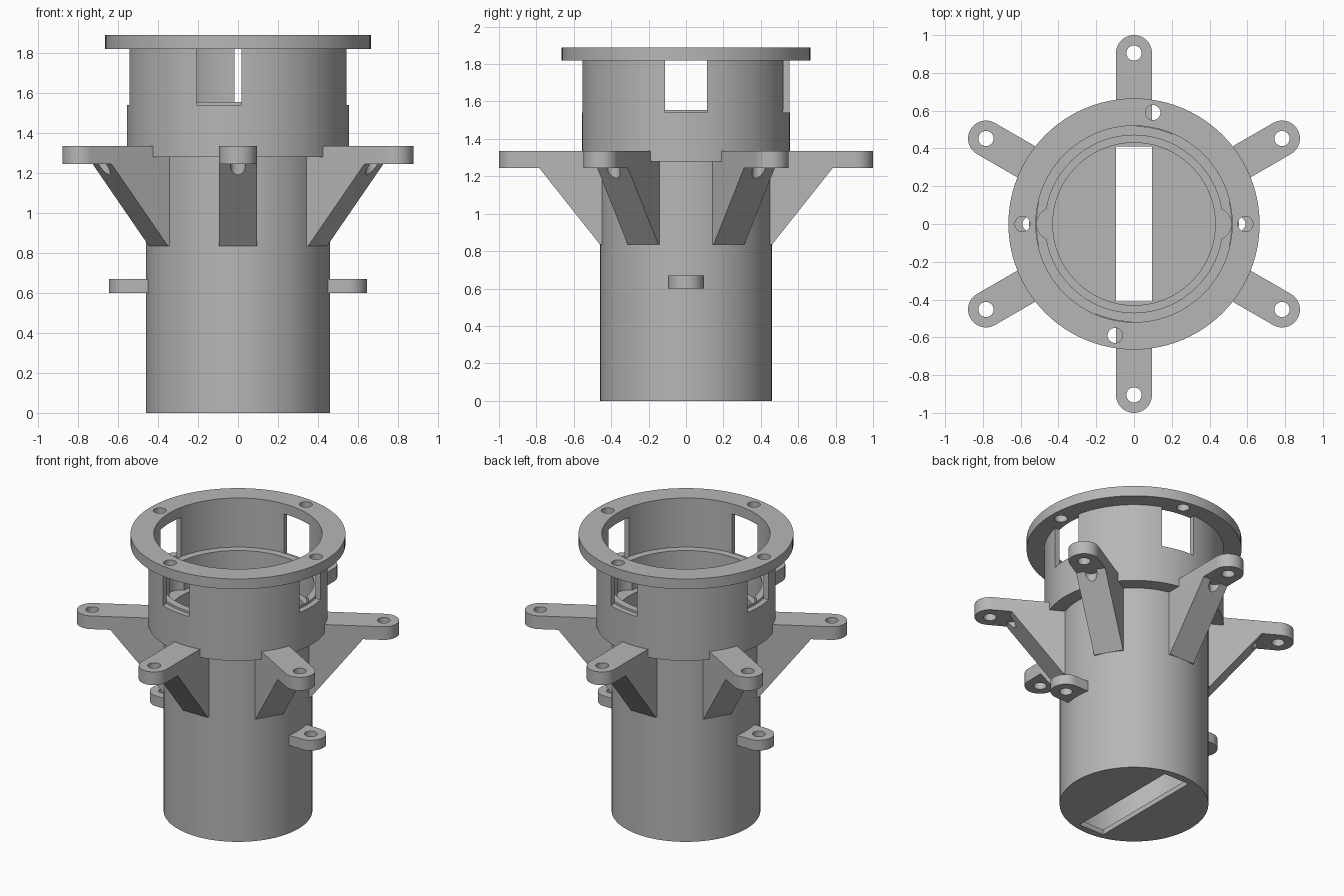
import bpy, bmesh
from math import cos, sin, pi, radians
from mathutils import Matrix

if "Cube" in bpy.data.objects:
    bpy.data.objects.remove(bpy.data.objects["Cube"], do_unlink=True)

GREY = (0.47, 0.47, 0.47, 1)
grey = bpy.data.materials.new("plain grey")
grey.use_nodes = True
grey.diffuse_color = GREY
grey.node_tree.nodes["Principled BSDF"].inputs["Base Color"].default_value = GREY


def finish(name, bm):
    bmesh.ops.recalc_face_normals(bm, faces=bm.faces)
    mesh = bpy.data.meshes.new(name)
    bm.to_mesh(mesh)
    bm.free()
    mesh.materials.append(grey)
    ob = bpy.data.objects.new(name, mesh)
    bpy.context.collection.objects.link(ob)
    return ob


def lathe(name, profile, closed=False, steps=96):
    """Revolve an (r, z) profile about the z axis."""
    bm = bmesh.new()
    verts = [bm.verts.new((r, 0, z)) for r, z in profile]
    edges = [bm.edges.new(p) for p in zip(verts, verts[1:])]
    if closed:
        edges.append(bm.edges.new((verts[-1], verts[0])))
    bmesh.ops.spin(bm, geom=verts + edges, cent=(0, 0, 0), axis=(0, 0, 1),
                   angle=2 * pi, steps=steps, use_duplicate=False)
    bmesh.ops.remove_doubles(bm, verts=bm.verts, dist=1e-4)
    return finish(name, bm)


def prism(name, outline, low, high, angle=0, upright=False):
    """Extrude an outline; upright outlines are (r, z) and extrude sideways."""
    bm = bmesh.new()
    place = (lambda a, b: (a, low, b)) if upright else (lambda a, b: (a, b, low))
    face = bm.faces.new([bm.verts.new(place(a, b)) for a, b in outline])
    new = bmesh.ops.extrude_face_region(bm, geom=[face])["geom"]
    step = (0, high - low, 0) if upright else (0, 0, high - low)
    bmesh.ops.translate(bm, verts=[v for v in new if isinstance(v, bmesh.types.BMVert)], vec=step)
    bm.transform(Matrix.Rotation(radians(angle), 4, 'Z'))
    return finish(name, bm)


def box(x0, x1, y0, y1, low, high, angle=0):
    return prism("cutter", [(x0, y0), (x1, y0), (x1, y1), (x0, y1)], low, high, angle)


def rod(x, y, r, low, high, angle=0, sides=32):
    ring = [(x + r * cos(2 * pi * i / sides), y + r * sin(2 * pi * i / sides)) for i in range(sides)]
    return prism("cutter", ring, low, high, angle)


def combine(target, tool, operation='DIFFERENCE'):
    mod = target.modifiers.new("cut", 'BOOLEAN')
    mod.operation, mod.solver, mod.object = operation, 'EXACT', tool
    bpy.context.view_layer.objects.active = target
    bpy.ops.object.modifier_apply(modifier=mod.name)
    bpy.data.objects.remove(tool, do_unlink=True)


def lug(name, start, centre, half, low, high, angle):
    """Flat bar with a rounded end and a screw hole."""
    arc = [(centre + half * cos(t), half * sin(t)) for t in (pi * (i / 24 - 0.5) for i in range(25))]
    ob = prism(name, [(start, -half)] + arc + [(start, half)], low, high, angle)
    combine(ob, rod(centre, 0, 0.04, low - 0.1, high + 0.1, angle))
    return ob


# Hollow housing: floor, tube, wider collar and top flange
housing = lathe("housing", [
    (0, 0), (0.46, 0), (0.46, 1.28), (0.555, 1.28), (0.555, 1.82), (0.665, 1.82),
    (0.665, 1.89), (0.52, 1.89), (0.52, 1.555), (0.47, 1.555), (0.47, 1.35),
    (0.43, 1.35), (0.43, 0.035), (0, 0.035)])

# Slot in the floor
combine(housing, box(-0.095, 0.095, -0.41, 0.41, -0.1, 0.1))

# Collar windows, flange holes and inner notches; front and back windows are offset
for angle, shift in ((0, 0), (90, -0.095), (180, 0), (270, -0.095)):
    window = lathe("cutter", [(0.518, 1.54), (0.6, 1.54), (0.6, 1.821), (0.518, 1.821)], True)
    combine(window, box(0.3, 0.7, shift - 0.112, shift + 0.112, 1.4, 1.9, angle), 'INTERSECT')
    combine(housing, window)
    hole_shift = -0.1 if shift else 0
    combine(housing, rod(0.59, hole_shift, 0.04, 1.7, 2, angle))
    if not shift:
        combine(housing, rod(0.43, 0, 0.085, 1.35, 1.7, angle))

# Six mounting arms with sloping gussets
for i in range(6):
    angle = 30 + 60 * i
    lug(f"mounting_arm_{i + 1}", 0.445, 0.905, 0.095, 1.245, 1.335, angle)
    gusset = prism(f"arm_gusset_{i + 1}",
                   [(0.445, 0.835), (0.46, 0.835), (0.789, 1.25), (0.445, 1.25)],
                   -0.095, 0.095, angle, upright=True)
    combine(gusset, rod(0.78, 0, 0.038, 1.0, 1.4, angle))

# Two small side tabs
for side, angle in (("left", 0), ("right", 180)):
    lug(f"{side}_tab", 0.445, 0.55, 0.095, 0.6, 0.67, angle)

# Smooth curved walls, keep crisp edges
for ob in bpy.context.scene.objects:
    if ob.type == 'MESH' and ob.data.materials and ob.data.materials[0] == grey:
        bpy.ops.object.select_all(action='DESELECT')
        ob.select_set(True)
        bpy.context.view_layer.objects.active = ob
        bpy.ops.object.shade_smooth_by_angle(angle=radians(30))
